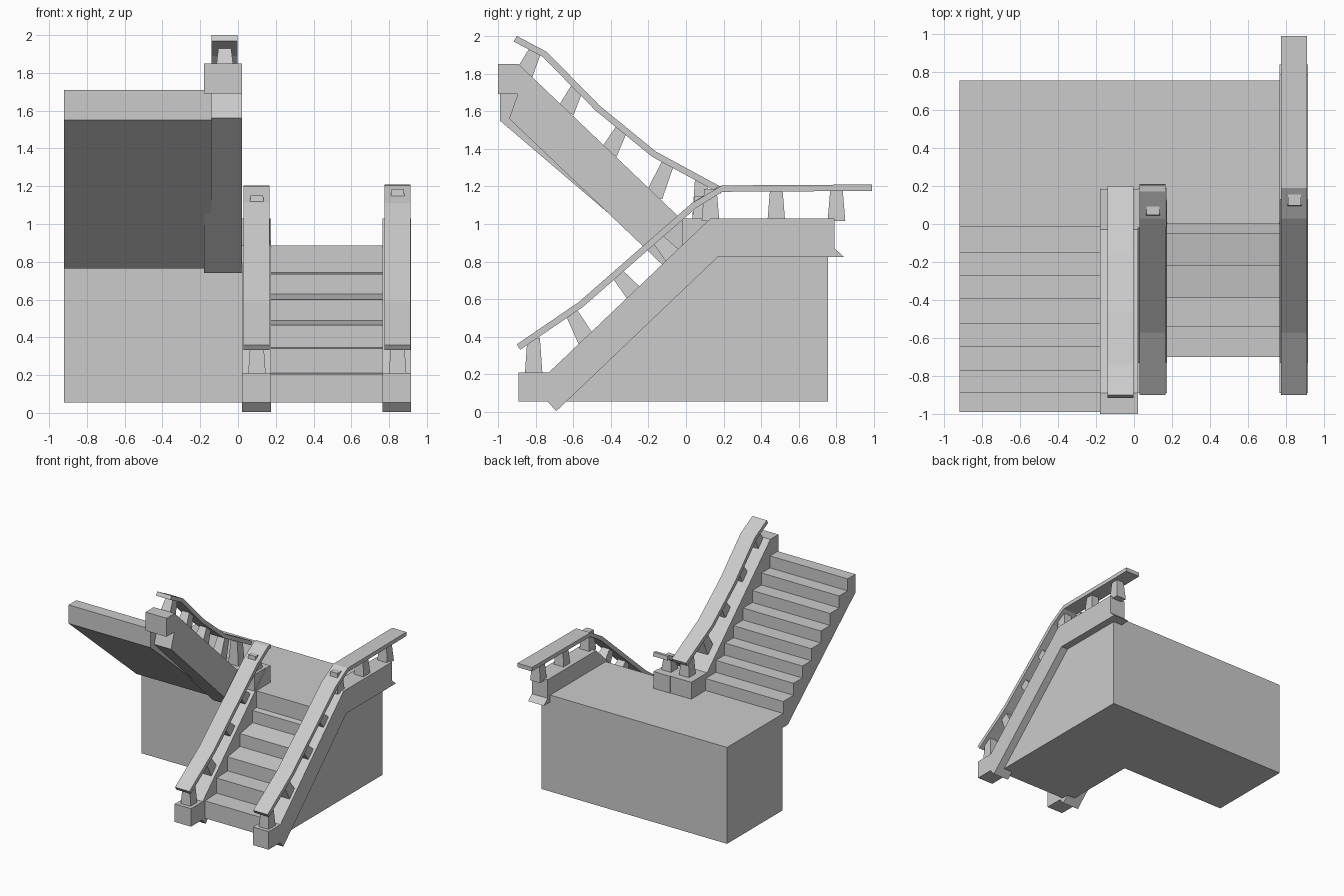
import bpy, bmesh, math
from mathutils import Vector

if "Cube" in bpy.data.objects:
    bpy.data.objects.remove(bpy.data.objects["Cube"])

stone = bpy.data.materials.new("grey_stone")
stone.diffuse_color = (0.6, 0.6, 0.6, 1)
stone.use_nodes = True
stone.node_tree.nodes["Principled BSDF"].inputs["Base Color"].default_value = stone.diffuse_color


def finish(name, bm):
    bmesh.ops.recalc_face_normals(bm, faces=bm.faces[:])
    mesh = bpy.data.meshes.new(name)
    bm.to_mesh(mesh)
    bm.free()
    mesh.materials.append(stone)
    obj = bpy.data.objects.new(name, mesh)
    bpy.context.collection.objects.link(obj)
    return obj


def extrude(name, profile, x0, x1):
    """Extrude a (y, z) side profile from x0 to x1."""
    bm = bmesh.new()
    face = bm.faces.new([bm.verts.new((x0, y, z)) for y, z in profile])
    ext = bmesh.ops.extrude_face_region(bm, geom=[face])["geom"]
    bmesh.ops.translate(bm, vec=(x1 - x0, 0, 0),
                        verts=[v for v in ext if isinstance(v, bmesh.types.BMVert)])
    return finish(name, bm)


def rail(name, top, x0, x1, thick=0.034):
    """Flat handrail following a polyline, thickened below its path."""
    pts = [Vector(p) for p in top]
    under = []
    for i, p in enumerate(pts):
        d = (pts[min(i + 1, len(pts) - 1)] - pts[max(i - 1, 0)]).normalized()
        under.append(p + Vector((d.y, -d.x)) * thick)
    extrude(name, pts + under[::-1], x0, x1)


def baluster(name, x, base, top):
    """Tapered square post between two (y, z) points."""
    a, b = Vector((x, *base)), Vector((x, *top))
    side = Vector((1, 0, 0))
    across = (b - a).normalized().cross(side)
    bm = bmesh.new()
    rings = []
    for c, h in ((a, 0.047), (b, 0.033)):
        rings.append([bm.verts.new(c + side * h * i + across * h * j)
                      for i, j in ((-1, -1), (1, -1), (1, 1), (-1, 1))])
    bm.faces.new(rings[0])
    bm.faces.new(rings[1])
    for i in range(4):
        k = (i + 1) % 4
        bm.faces.new((rings[0][i], rings[0][k], rings[1][k], rings[1][i]))
    finish(name, bm)


# Landing block
extrude("landing", [(0, .055), (.755, .055), (.755, .885), (0, .885)], -.92, .85)

# Lower flight: riser y, tread front z, tread back z
steps = [(-.70, .205, .21), (-.54, .34, .345), (-.39, .465, .49),
         (-.22, .60, .63), (-.05, .735, .76), (.13, .885, .885)]
profile = [(-.70, .055)]
for i, (y, z0, z1) in enumerate(steps):
    y_next = steps[i + 1][0] if i < 5 else .3
    profile += [(y, z0), (y_next, z1)]
extrude("lower_flight", profile + [(.3, .055)], .10, .85)

# Upper flight with sloping underside
edges = [-.01, -.15, -.27, -.39, -.52, -.645, -.77, -.885, -.99]
profile = [(.02, .765), (.02, .885)]
for i in range(8):
    z = .885 + (i + 1) * (1.71 - .885) / 8
    profile += [(edges[i], z - (1.71 - .885) / 8), (edges[i], z)]
extrude("upper_flight", profile + [(-.99, 1.71), (-.99, 1.55), (-.07, .765)], -.92, -.14)

# Side stringers of the lower flight
foot = [(-.69, .005), (-.735, .055), (-.89, .055), (-.89, .21), (-.73, .21), (.13, 1.03)]
extrude("right_stringer",
        foot + [(.79, 1.03), (.79, .87), (.84, .825), (.17, .825)], .765, .915)
extrude("left_stringer", foot + [(.19, 1.03), (.19, .845)], .02, .175)

# Side stringer of the upper flight and the shared corner block
extrude("upper_stringer",
        [(-1, 1.85), (-.89, 1.85), (-.03, 1.03), (.1, 1.03), (.1, .74), (-.08, .74),
         (-.94, 1.56), (-.895, 1.69), (-1, 1.69)], -.18, .02)
extrude("corner_block", [(-.02, .86), (.185, .86), (.185, 1.03), (-.02, 1.03)], -.18, .17)

# Handrails
slope = [(-.90, .36), (-.57, .585), (.03, 1.11), (.19, 1.205)]
rail("right_handrail", slope + [(.99, 1.21)], .775, .912)
rail("left_handrail", slope[:3] + [(.17, 1.2), (.205, 1.205)], .03, .167)
rail("upper_handrail", [(-.90, 2.0), (-.74, 1.915), (-.46, 1.63), (-.16, 1.385), (.2, 1.19)],
     -.14, -.003)

# Balusters along the rising part of both lower rails
rising = [((-.81, .20), (-.81, .395)), ((-.53, .385), (-.61, .53)),
          ((-.275, .63), (-.37, .74)), ((-.07, .83), (-.15, .92))]
flat = [((y, 1.015), (y, 1.185)) for y in (.13, .48, .80)]
for i, (a, b) in enumerate(rising + flat):
    baluster(f"right_baluster_{i + 1}", .845, a, b)
for i, (a, b) in enumerate(rising + [((.08, 1.02), (.08, 1.15))]):
    baluster(f"left_baluster_{i + 1}", .10, a, b)

# Balusters of the upper rail
upper = [((-.86, 1.80), (-.80, 1.925)), ((-.64, 1.60), (-.575, 1.73)),
         ((-.41, 1.38), (-.345, 1.50)), ((-.17, 1.15), (-.095, 1.325)),
         ((.08, 1.02), (.08, 1.23))]
for i, (a, b) in enumerate(upper):
    baluster(f"upper_baluster_{i + 1}", -.07, a, b)
